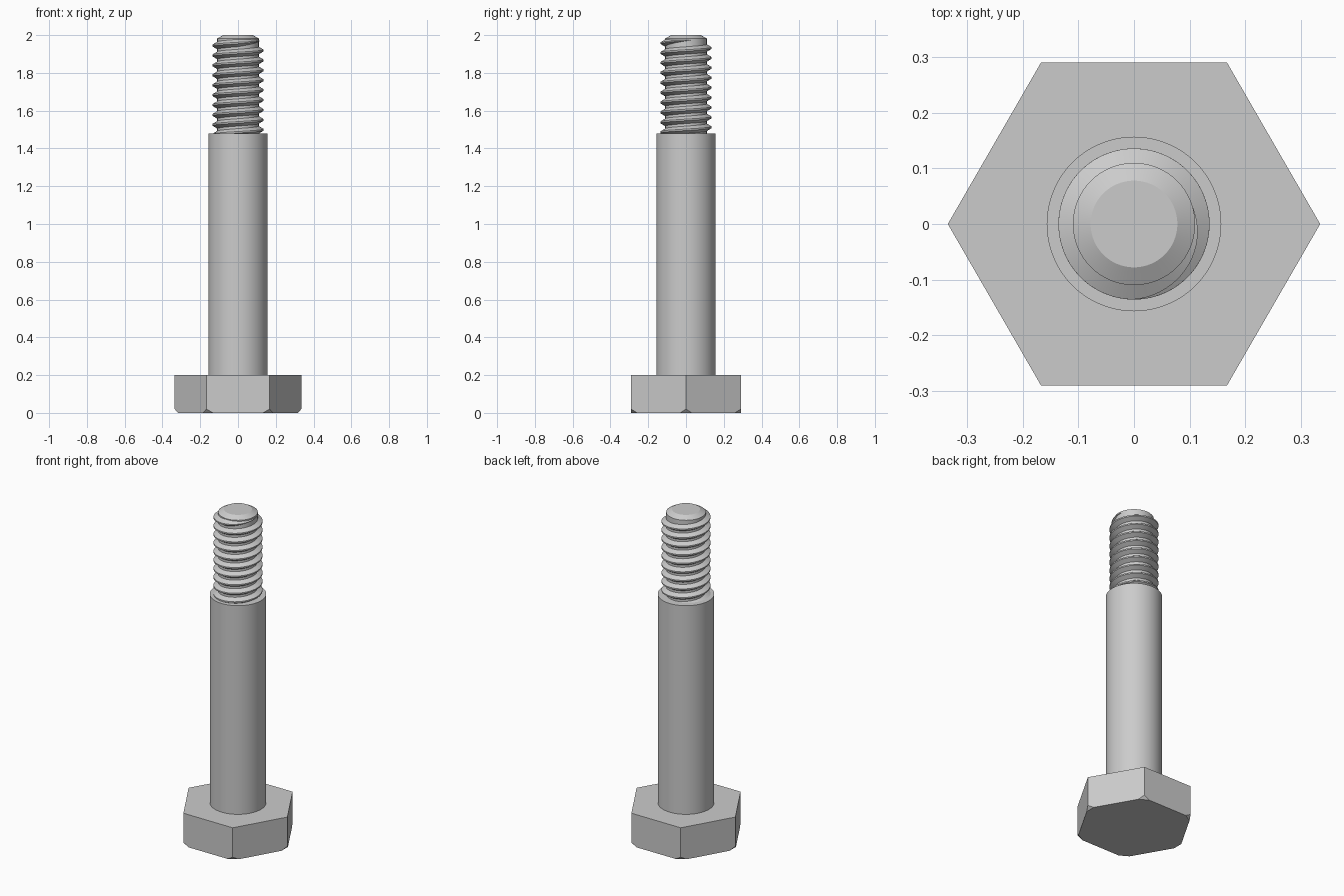
import bpy, bmesh
from math import sin, cos, pi, radians
from mathutils import Vector

cube = bpy.data.objects.get("Cube")
if cube:
    bpy.data.objects.remove(cube)

steel = bpy.data.materials.new("plain_grey_steel")
steel.use_nodes = True
grey = (0.6, 0.6, 0.6, 1)
steel.diffuse_color = grey
steel.node_tree.nodes["Principled BSDF"].inputs["Base Color"].default_value = grey

SHANK_R, CORE_R, CREST_R = 0.157, 0.11, 0.136
HEAD_R, HEAD_TOP, SHANK_TOP = 0.335, 0.2, 1.48


def finish(name, bm, smooth=True):
    bmesh.ops.recalc_face_normals(bm, faces=bm.faces)
    mesh = bpy.data.meshes.new(name)
    bm.to_mesh(mesh)
    bm.free()
    mesh.materials.append(steel)
    obj = bpy.data.objects.new(name, mesh)
    bpy.context.collection.objects.link(obj)
    if smooth:
        bpy.ops.object.select_all(action='DESELECT')
        obj.select_set(True)
        bpy.context.view_layer.objects.active = obj
        bpy.ops.object.shade_smooth_by_angle(angle=radians(25))
    return obj


def skin(bm, rings, around=True):
    """Join successive rings of points with quads and cap both ends."""
    loops = [[bm.verts.new(p) for p in ring] for ring in rings]
    n = len(loops[0])
    for a, b in zip(loops, loops[1:]):
        for i in range(n):
            j = (i + 1) % n
            bm.faces.new((a[i], a[j], b[j], b[i]))
    bm.faces.new(loops[0])
    bm.faces.new(loops[-1])


def turned(profile, sides):
    """Solid of revolution from (radius, height) pairs."""
    bm = bmesh.new()
    skin(bm, [[(r * cos(2 * pi * i / sides), r * sin(2 * pi * i / sides), z)
               for i in range(sides)] for r, z in profile])
    return bm


# Hexagonal head, with the lower corners trimmed
bm = turned([(HEAD_R, 0), (HEAD_R, HEAD_TOP)], 6)
for k in range(6):
    out = Vector((cos(k * pi / 3), sin(k * pi / 3), 0))
    cut = bmesh.ops.bisect_plane(
        bm, geom=bm.verts[:] + bm.edges[:] + bm.faces[:],
        plane_co=out * 0.317, plane_no=out * 0.02 - Vector((0, 0, 0.018)),
        clear_outer=True)
    edges = [e for e in cut["geom_cut"] if isinstance(e, bmesh.types.BMEdge)]
    bmesh.ops.holes_fill(bm, edges=edges, sides=0)
finish("hex_head", bm, smooth=False)

# Plain shank
finish("shank", turned([(SHANK_R, HEAD_TOP), (SHANK_R, SHANK_TOP)], 96))

# Threaded core with chamfered tip
finish("thread_core", turned([(CORE_R, SHANK_TOP), (CORE_R, 1.982), (0.078, 2)], 96))

# Right-handed thread ridge that fades out at the tip
PITCH, STEPS = 0.0525, 64
fade_start, fade_end = 1.5 * pi, radians(375)
first = pi - 9.3 * 2 * pi
count = int((fade_end - first) / (2 * pi) * STEPS)
rings = []
for s in range(count + 1):
    a = first + (fade_end - first) * s / count
    f = min(1, max(0.02, (fade_end - a) / (fade_end - fade_start)))
    z = 1.945 + PITCH * (a - pi) / (2 * pi)
    crest = CORE_R + (CREST_R - CORE_R) * f
    section = ((CORE_R - 0.004, -0.022), (crest, -0.004),
               (crest, 0.004), (CORE_R - 0.004, 0.022))
    rings.append([(r * cos(a), r * sin(a), z + h * f) for r, h in section])
bm = bmesh.new()
skin(bm, rings)
finish("thread_ridge", bm)
